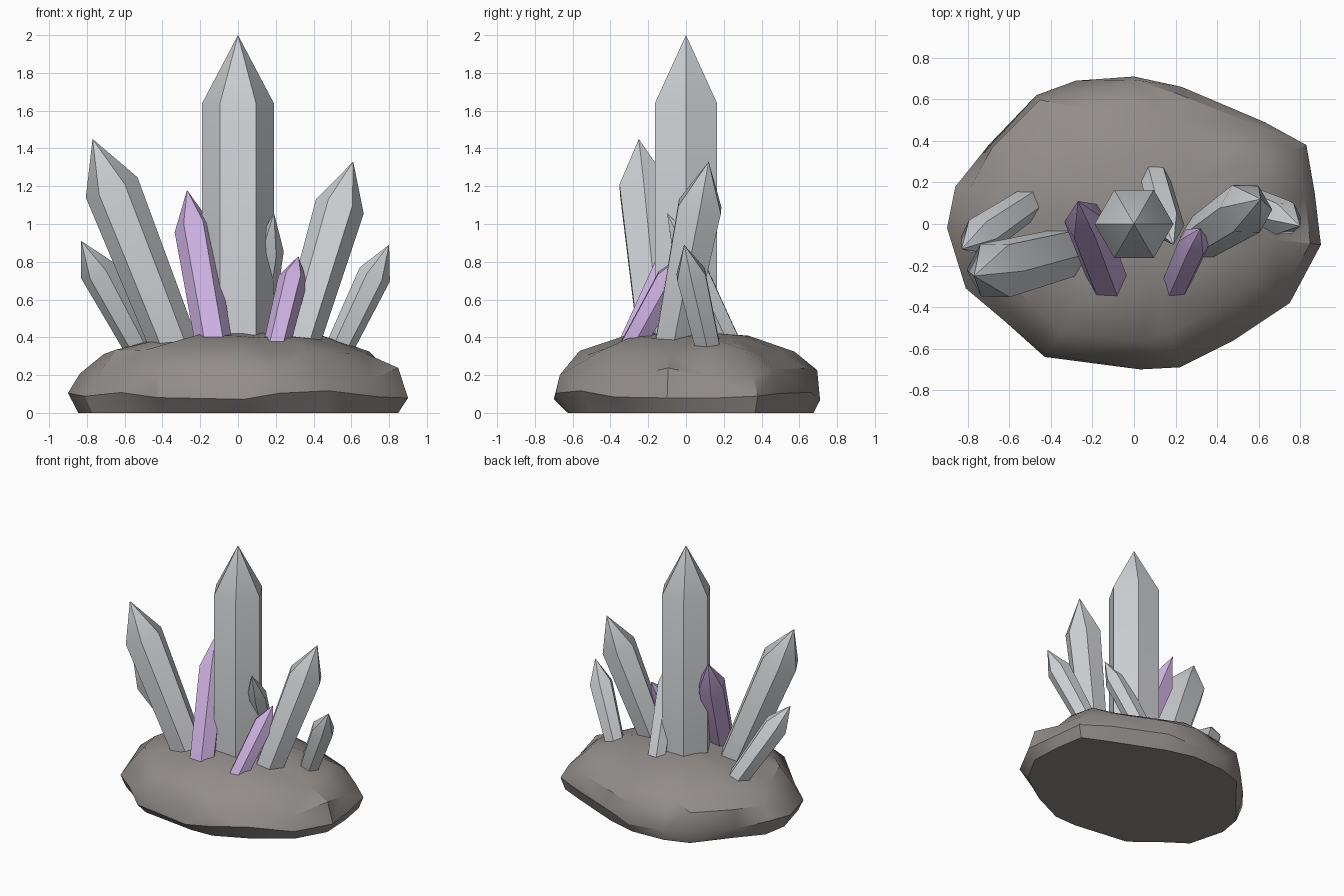
import bpy, bmesh, math, random
from mathutils import Vector

cube = bpy.data.objects.get("Cube")
if cube:
    bpy.data.objects.remove(cube, do_unlink=True)
random.seed(4)


def material(name, rgb):
    m = bpy.data.materials.new(name)
    m.use_nodes = True
    m.diffuse_color = (*rgb, 1)
    bsdf = m.node_tree.nodes["Principled BSDF"]
    bsdf.inputs["Base Color"].default_value = (*rgb, 1)
    bsdf.inputs["Roughness"].default_value = 0.6
    return m


GREY = material("pale grey crystal", (0.61, 0.63, 0.65))
PURPLE = material("lilac crystal", (0.60, 0.43, 0.745))
STONE = material("warm grey stone", (0.29, 0.268, 0.256))


def finish(bm, name, mat):
    bmesh.ops.recalc_face_normals(bm, faces=bm.faces)
    mesh = bpy.data.meshes.new(name)
    bm.to_mesh(mesh)
    bm.free()
    mesh.materials.append(mat)
    ob = bpy.data.objects.new(name, mesh)
    bpy.context.collection.objects.link(ob)
    bpy.ops.object.select_all(action="DESELECT")
    ob.select_set(True)
    bpy.context.view_layer.objects.active = ob
    bpy.ops.object.shade_smooth_by_angle(angle=math.radians(30))
    return ob


def crystal(name, base, tip, radius, shoulder, taper, mat):
    """Six-sided prism with a pointed end, leaning from base to tip."""
    base, tip = Vector(base), Vector(tip)
    axis = tip - base
    turn = Vector((0, 0, 1)).rotation_difference(axis)
    root = base - axis.normalized() * 0.08
    bm = bmesh.new()

    def ring(centre, r):
        return [bm.verts.new(centre + turn @ Vector((r * math.cos(i * math.pi / 3),
                                                     r * math.sin(i * math.pi / 3), 0)))
                for i in range(6)]

    low = ring(root, radius * taper)
    high = ring(base + axis * shoulder, radius)
    point = bm.verts.new(tip)
    bm.faces.new(low)
    for i in range(6):
        j = (i + 1) % 6
        bm.faces.new((low[i], low[j], high[j], high[i]))
        bm.faces.new((high[i], high[j], point))
    return finish(bm, name, mat)


# Crystals: name, base, tip, radius, shoulder fraction, base taper, colour
for args in (
    ("centre_crystal", (0, 0, 0.36), (0, 0, 2.0), 0.19, 0.78, 1.0, GREY),
    ("large_right_crystal", (-0.34, -0.14, 0.36), (-0.77, -0.25, 1.45), 0.147, 0.765, 0.85, GREY),
    ("small_right_crystal", (-0.52, 0.09, 0.34), (-0.83, -0.12, 0.91), 0.095, 0.73, 0.8, GREY),
    ("large_left_crystal", (0.32, -0.07, 0.36), (0.61, 0.12, 1.33), 0.132, 0.755, 0.8, GREY),
    ("small_left_crystal", (0.53, 0.12, 0.33), (0.80, -0.01, 0.89), 0.088, 0.72, 0.8, GREY),
    ("back_crystal", (0.10, 0.23, 0.36), (0.19, -0.10, 1.06), 0.078, 0.72, 0.9, GREY),
    ("tall_lilac_crystal", (-0.13, -0.26, 0.38), (-0.27, 0.11, 1.18), 0.103, 0.74, 0.95, PURPLE),
    ("short_lilac_crystal", (0.215, -0.26, 0.40), (0.32, -0.02, 0.83), 0.078, 0.72, 0.9, PURPLE),
):
    crystal(*args)

# Rock base: plan outline, stacked as shrinking irregular rings
outline = [(-0.90, -0.02), (-0.86, 0.18), (-0.70, 0.38), (-0.47, 0.62), (-0.28, 0.69),
           (0.0, 0.71), (0.23, 0.66), (0.63, 0.49), (0.83, 0.38), (0.87, 0.15),
           (0.90, -0.10), (0.75, -0.38), (0.48, -0.56), (0.22, -0.69), (0.03, -0.70),
           (-0.43, -0.64), (-0.62, -0.47), (-0.81, -0.31)]
levels = [(0.0, 0.95, 0.02, 0.0), (0.10, 1.0, 0.0, 0.035), (0.21, 0.95, 0.03, 0.03),
          (0.325, 0.78, 0.03, 0.02), (0.405, 0.46, 0.03, 0.012)]
bm = bmesh.new()
rings = []
for z, scale, wobble, lift in levels:
    ring = []
    for x, y in outline:
        s = scale + random.uniform(-wobble, wobble)
        ring.append(bm.verts.new((x * s, y * s, z + random.uniform(-lift, lift))))
    rings.append(ring)
n = len(outline)
# front underside is tucked in
for v in rings[0]:
    if v.co.y < -0.3:
        v.co.y += 0.04
bm.faces.new(rings[0])
crown = bm.verts.new((0.05, 0.03, 0.435))
for k in range(len(rings) - 1):
    a, b = rings[k], rings[k + 1]
    for i in range(n):
        j = (i + 1) % n
        if (i + k) % 2:
            bm.faces.new((a[i], a[j], b[j]))
            bm.faces.new((a[i], b[j], b[i]))
        else:
            bm.faces.new((a[i], a[j], b[i]))
            bm.faces.new((a[j], b[j], b[i]))
for i in range(n):
    bm.faces.new((rings[-1][i], rings[-1][(i + 1) % n], crown))
finish(bm, "rock_base", STONE)
